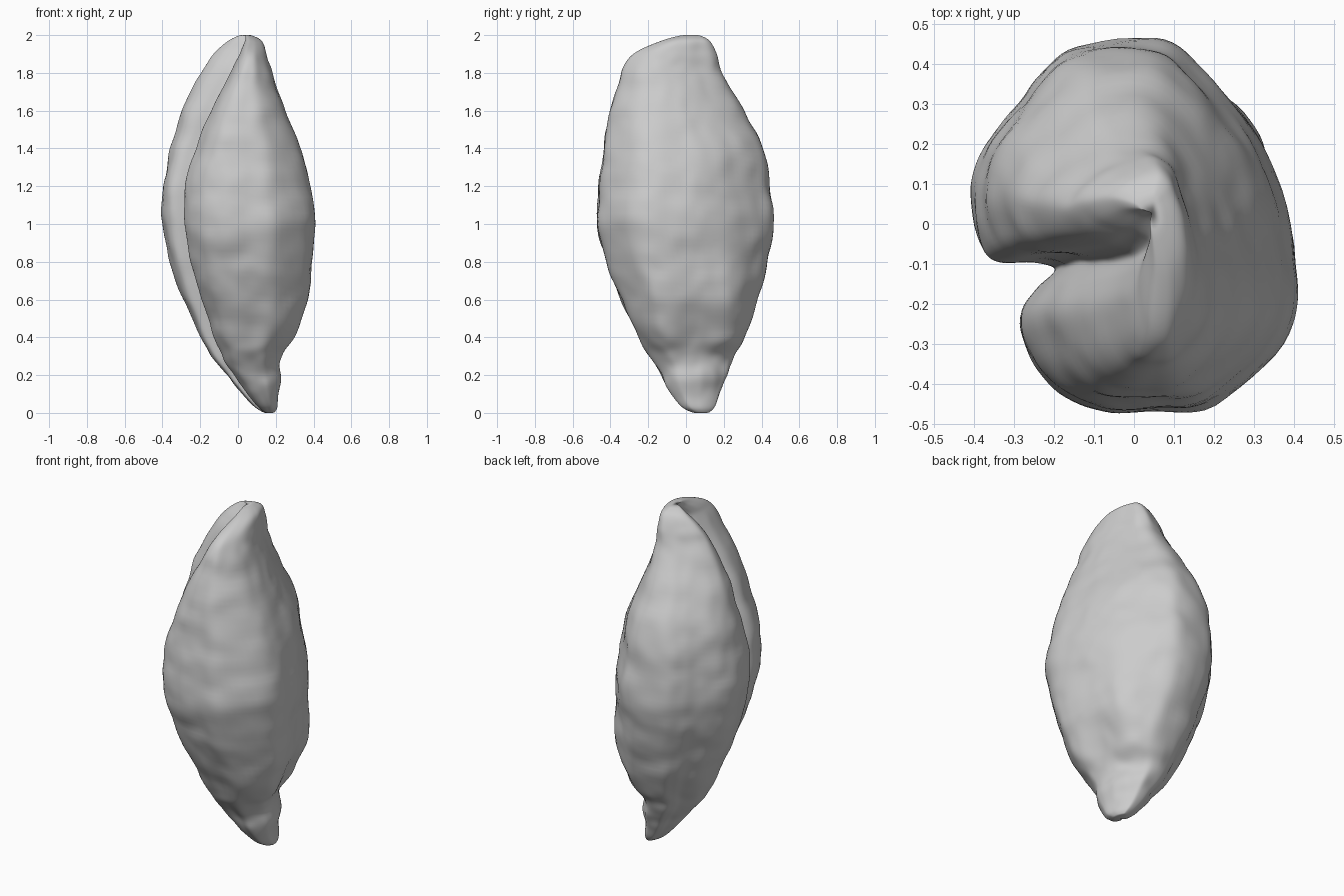
import bpy, bmesh, math
from mathutils import Vector, noise

cube = bpy.data.objects.get("Cube")
if cube:
    bpy.data.objects.remove(cube)

# Widest cross-section: a rounded body with a fold on its right side
MIDDLE = [(.05, .47), (.16, .4), (.27, .27), (.35, .13), (.39, 0), (.41, -.16), (.37, -.29),
          (.2, -.45), (.05, -.465), (-.08, -.465), (-.19, -.42), (-.26, -.33), (-.29, -.23),
          (-.25, -.16), (-.2, -.11), (-.26, -.092), (-.35, -.09), (-.39, -.04), (-.41, .1),
          (-.37, .21), (-.29, .31), (-.24, .38), (-.15, .45)]

# Section near the top, where the fold opens and the back lobe curls over
TOP = [(.13, .47), (.24, .4), (.31, .27), (.37, .13), (.4, 0), (.41, -.16), (.37, -.3),
       (.26, -.43), (.17, -.465), (.09, -.45), (.04, -.38), (.01, -.28), (0, -.18),
       (.03, -.07), (.08, .02), (0, .07), (-.15, .1), (-.32, .15), (-.41, .24),
       (-.36, .32), (-.25, .38), (-.13, .42), (0, .455)]

# Height, right edge, left edge, front, back
LEVELS = [(0, .14, .19, .04, .12), (.03, .09, .21, -.02, .15), (.1, .02, .215, -.08, .18),
          (.2, -.06, .225, -.13, .22), (.3, -.14, .24, -.19, .25), (.4, -.2, .31, -.25, .31),
          (.6, -.29, .375, -.34, .38), (.8, -.36, .39, -.415, .43), (1, -.4, .41, -.465, .465),
          (1.2, -.4, .385, -.455, .44), (1.4, -.36, .33, -.435, .41), (1.6, -.3, .25, -.4, .3),
          (1.8, -.2, .18, -.34, .19), (1.9, -.13, .15, -.28, .16), (1.97, -.05, .125, -.13, .125),
          (2, .01, .07, -.02, .07)]


def smooth(points, steps, closed):
    """Curve through the given points."""
    n, out = len(points), []
    for i in range(n if closed else n - 1):
        quad = [points[j % n] if closed else points[min(max(j, 0), n - 1)]
                for j in range(i - 1, i + 3)]
        for k in range(steps):
            t = k / steps
            out.append([b + .5 * t * (c - a + t * (2*a - 5*b + 4*c - d + t * (3*(b - c) + d - a)))
                        for a, b, c, d in zip(*quad)])
    return out if closed else out + [list(points[-1])]


def place(middle, top, level):
    z, x0, x1, y0, y1 = level
    # Blend the two sections by height
    t = min(max((z - 1.1) / .8, 0), 1) ** 2
    sx, sy = (a + t * (b - a) for a, b in zip(middle, top))
    x = x0 + (sx + .41) / .82 * (x1 - x0)
    y = y0 + (sy + .465) / .935 * (y1 - y0)
    # Arched hollow above the lower tip, and the fuller flank behind it
    if sx > 0:
        x -= .04 * math.exp(-((y - .04) / .12) ** 2 - ((z - .44) / .13) ** 2)
        x += .045 * math.exp(-((y - .25) / .1) ** 2 - ((z - .62) / .22) ** 2)
    # Gentle uneven ripples
    p = Vector((x, y, z))
    amount = min(1, z / .15, (2 - z) / .15)
    bump = noise.noise(Vector((x * 5, y * 5, z * 9))) + .5 * noise.noise(p * 14)
    out = Vector((x - (x0 + x1) / 2, y - (y0 + y1) / 2, 0)).normalized()
    return p + out * (.012 * amount * bump)


# Loft the shell from bottom to top
bm = bmesh.new()
outlines = list(zip(smooth(MIDDLE, 6, True), smooth(TOP, 6, True)))
rings = [[bm.verts.new(place(a, b, level)) for a, b in outlines]
         for level in smooth(LEVELS, 7, False)]
n = len(outlines)
for low, high in zip(rings, rings[1:]):
    for i in range(n):
        j = (i + 1) % n
        bm.faces.new((low[i], low[j], high[j], high[i]))

# End caps
for ring in (rings[0], rings[-1]):
    tip = bm.verts.new(sum((v.co for v in ring), Vector()) / n)
    for i in range(n):
        bm.faces.new((ring[i], ring[(i + 1) % n], tip))
bmesh.ops.recalc_face_normals(bm, faces=bm.faces)
for f in bm.faces:
    f.smooth = True

mesh = bpy.data.meshes.new("shell")
bm.to_mesh(mesh)
bm.free()
shell = bpy.data.objects.new("shell", mesh)
bpy.context.collection.objects.link(shell)

# Soften the loft slightly
relax = shell.modifiers.new("relax", "SMOOTH")
relax.factor = .5
relax.iterations = 3

# Plain grey
grey = bpy.data.materials.new("light grey")
grey.use_nodes = True
colour = (.6, .6, .6, 1)
grey.diffuse_color = colour
grey.node_tree.nodes["Principled BSDF"].inputs["Base Color"].default_value = colour
mesh.materials.append(grey)
